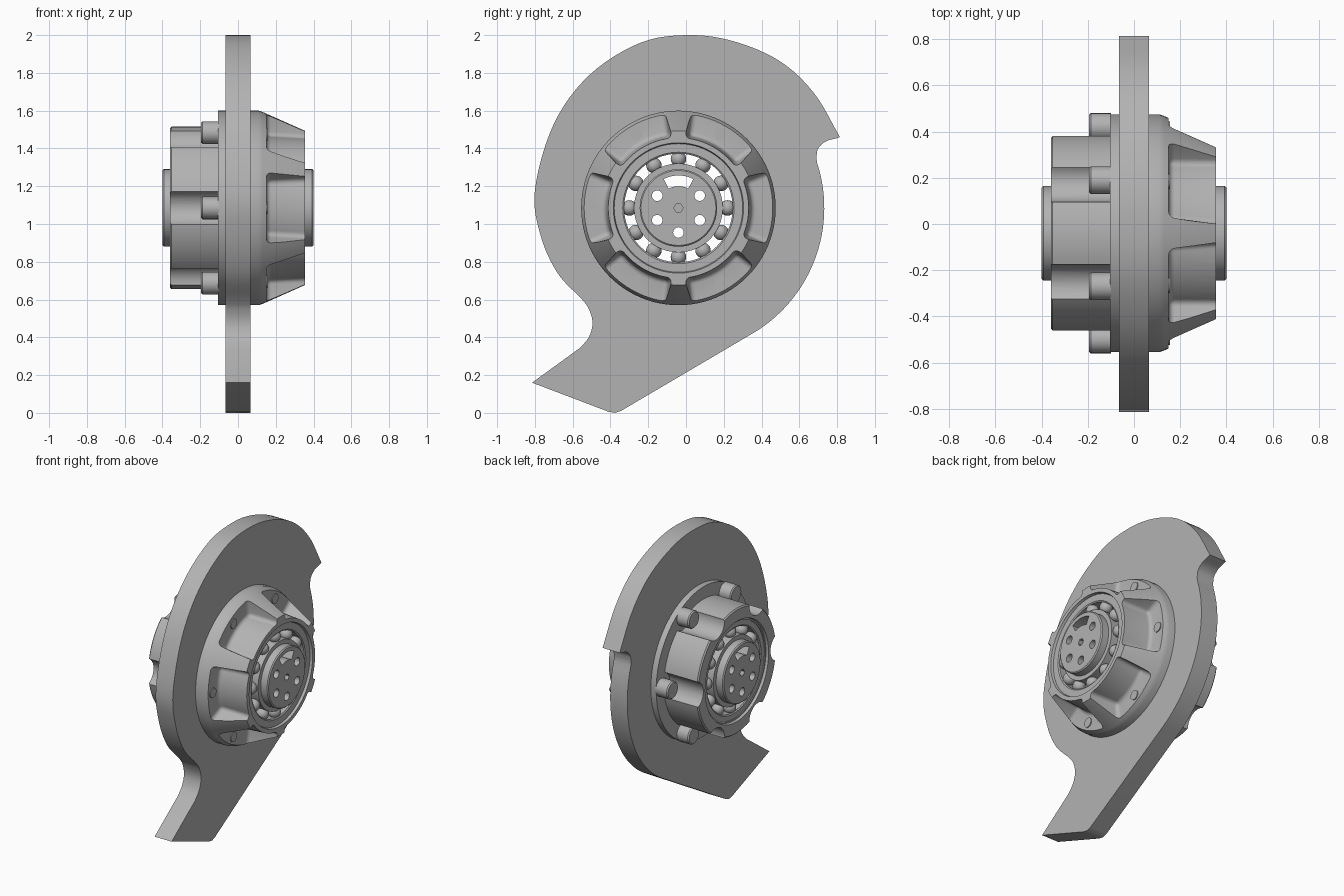
import bpy, bmesh
from math import sin, cos, radians, pi, tau
from mathutils import Matrix, Vector

if "Cube" in bpy.data.objects:
    bpy.data.objects.remove(bpy.data.objects["Cube"])

CY, CZ = -0.04, 1.085          # hub axis, running along x
SIXTHS = range(0, 360, 60)
parts = []

steel = bpy.data.materials.new("steel_grey")
steel.use_nodes = True
GREY = (0.45, 0.45, 0.45, 1)
steel.diffuse_color = GREY
steel.node_tree.nodes["Principled BSDF"].inputs["Base Color"].default_value = GREY


def polar(r, deg):
    return CY + r * cos(radians(deg)), CZ + r * sin(radians(deg))


def circle(r, deg, size, n=24):
    y, z = polar(r, deg)
    return [(y + size * cos(tau * i / n), z + size * sin(tau * i / n)) for i in range(n)]


def sector(r0, r1, mid, half, n=10):
    angles = [mid - half + 2 * half * i / n for i in range(n + 1)]
    return [polar(r0, a) for a in angles] + [polar(r1, a) for a in reversed(angles)]


def prism(bm, x0, x1, base, top=None):
    """Closed solid between two matching yz outlines."""
    a = [bm.verts.new((x0, *p)) for p in base]
    b = [bm.verts.new((x1, *p)) for p in (top or base)]
    bm.faces.new(a)
    bm.faces.new(b)
    for i in range(len(a)):
        j = (i + 1) % len(a)
        bm.faces.new((a[i], a[j], b[j], b[i]))


def lathe(bm, profile, n=96):
    """Turn a closed (x, radius) profile around the hub axis."""
    rings = []
    for x, r in profile:
        if r == 0:
            rings.append([bm.verts.new((x, CY, CZ))] * n)
        else:
            rings.append([bm.verts.new((x, *polar(r, 360 * k / n))) for k in range(n)])
    for i, a in enumerate(rings):
        b = rings[(i + 1) % len(rings)]
        for k in range(n):
            m = (k + 1) % n
            face = list(dict.fromkeys((a[k], a[m], b[m], b[k])))
            if len(face) > 2:
                bm.faces.new(face)


def finish(name, bm):
    bmesh.ops.recalc_face_normals(bm, faces=bm.faces)
    mesh = bpy.data.meshes.new(name)
    bm.to_mesh(mesh)
    bm.free()
    mesh.materials.append(steel)
    obj = bpy.data.objects.new(name, mesh)
    bpy.context.collection.objects.link(obj)
    parts.append(obj)
    return obj


def bake(obj):
    """Apply the modifiers of an object."""
    graph = bpy.context.evaluated_depsgraph_get()
    mesh = bpy.data.meshes.new_from_object(obj.evaluated_get(graph))
    obj.modifiers.clear()
    obj.data = mesh


def cut(obj, bm, rounding=0):
    cutter = finish("cutter", bm)
    parts.remove(cutter)
    cutter.hide_render = True
    if rounding:
        bevel = cutter.modifiers.new("rounding", "BEVEL")
        bevel.width, bevel.segments = rounding, 4
        bake(cutter)
    mod = obj.modifiers.new("cut", "BOOLEAN")
    mod.operation, mod.solver, mod.object = "DIFFERENCE", "EXACT", cutter
    bake(obj)
    bpy.data.objects.remove(cutter)


def spline(points, steps=6):
    """Smooth curve through the points."""
    p = [Vector(q) for q in points]
    p = [2 * p[0] - p[1]] + p + [2 * p[-1] - p[-2]]
    out = []
    for a, b, c, d in zip(p, p[1:], p[2:], p[3:]):
        for i in range(steps):
            t = i / steps
            out.append(tuple(0.5 * (2 * b + (c - a) * t + (2 * a - 5 * b + 4 * c - d) * t * t
                                    + (3 * b - a - 3 * c + d) * t ** 3)))
    return out + [tuple(points[-1])]


# Spiral plate: outer sweep, neck, foot, round side, hooked notch
sweep = [(0.815, 1.46), (0.68, 1.69), (0.50, 1.86), (0.26, 1.965), (0.02, 2.0), (-0.24, 1.96),
         (-0.51, 1.79), (-0.70, 1.53), (-0.80, 1.18), (-0.77, 0.94), (-0.68, 0.74), (-0.55, 0.60),
         (-0.51, 0.54), (-0.495, 0.47), (-0.515, 0.40), (-0.56, 0.345)]
foot = [(-0.815, 0.16), (-0.41, 0.006), (-0.375, 0.0), (-0.345, 0.01)]
side = [polar(0.772, -61 + 79 * i / 30) for i in range(31)]
notch = spline([(0.69, 1.35), (0.70, 1.40), (0.74, 1.437), (0.80, 1.455)], 4)
bm = bmesh.new()
prism(bm, -0.065, 0.065, spline(sweep) + foot + side + notch)
plate = finish("spiral_plate", bm)
bm = bmesh.new()
prism(bm, -0.2, 0.2, circle(0, 0, 0.40, 64))
cut(plate, bm)

# Front cover: cone with six drafted pockets between spokes
bm = bmesh.new()
lathe(bm, [(0, 0.33), (0, 0.515), (0.11, 0.515), (0.13, 0.508), (0.355, 0.408),
           (0.355, 0.345), (0.338, 0.34), (0.338, 0.33)])
cover = finish("front_cover", bm)
bm = bmesh.new()
for a in SIXTHS:
    prism(bm, 0.15, 0.42, sector(0.385, 0.62, a, 22), sector(0.368, 0.62, a, 25))
cut(cover, bm, 0.025)

# Back flange and scalloped back housing
bm = bmesh.new()
lathe(bm, [(0, 0.33), (0, 0.515), (-0.105, 0.515), (-0.105, 0.33)])
finish("back_flange", bm)
bm = bmesh.new()
lathe(bm, [(-0.10, 0.33), (-0.10, 0.43), (-0.352, 0.43), (-0.36, 0.422),
           (-0.36, 0.345), (-0.343, 0.34), (-0.343, 0.33)])
housing = finish("back_housing", bm)
bm = bmesh.new()
for a in SIXTHS:
    prism(bm, -0.5, -0.105, circle(0.46, a, 0.095, 32))
cut(housing, bm)

# Bolts: socket heads at the back, tips in the front pockets
bm = bmesh.new()
for a in SIXTHS:
    prism(bm, -0.187, -0.10, circle(0.46, a, 0.06))
    prism(bm, -0.195, -0.187, circle(0.46, a, 0.053), circle(0.46, a, 0.06))
heads = finish("bolt_heads", bm)
bm = bmesh.new()
for a in SIXTHS:
    prism(bm, -0.25, -0.15, circle(0.46, a, 0.034, 6))
cut(heads, bm)
bm = bmesh.new()
for a in SIXTHS:
    prism(bm, 0.12, 0.156, circle(0.45, a, 0.033))
finish("bolt_tips", bm)

# Bearings: grooved outer races, balls on both sides
for label, s in (("front", 1), ("back", -1)):
    bm = bmesh.new()
    lathe(bm, [(s * 0.22, 0.34), (s * 0.338, 0.34), (s * 0.338, 0.295), (s * 0.332, 0.287),
               (s * 0.22, 0.287)])
    finish(label + "_outer_race", bm)
    bm = bmesh.new()
    for k in range(12):
        bmesh.ops.create_uvsphere(bm, u_segments=20, v_segments=12, radius=0.041,
                                  matrix=Matrix.Translation((s * 0.305, *polar(0.26, 30 * k))))
    finish(label + "_bearing_balls", bm)

# Shaft with end discs, drilled through
bm = bmesh.new()
lathe(bm, [(-0.40, 0), (-0.40, 0.198), (-0.393, 0.205), (-0.345, 0.205), (-0.345, 0.235),
           (0.345, 0.235), (0.345, 0.205), (0.393, 0.205), (0.40, 0.198), (0.40, 0)])
shaft = finish("shaft", bm)
bm = bmesh.new()
for a in (30, 150, 210, 270, 330):
    prism(bm, -0.6, 0.6, circle(0.13, a, 0.028))
prism(bm, -0.6, 0.6, sector(0.115, 0.172, 90, 27))
for s in (1, -1):
    prism(bm, s * 0.3, s * 0.6, circle(0, 0, 0.025, 6))
cut(shaft, bm)

# Smooth round surfaces, keep edges crisp
bpy.ops.object.select_all(action="DESELECT")
for obj in parts:
    obj.select_set(True)
bpy.context.view_layer.objects.active = parts[0]
bpy.ops.object.shade_smooth_by_angle(angle=radians(30))
